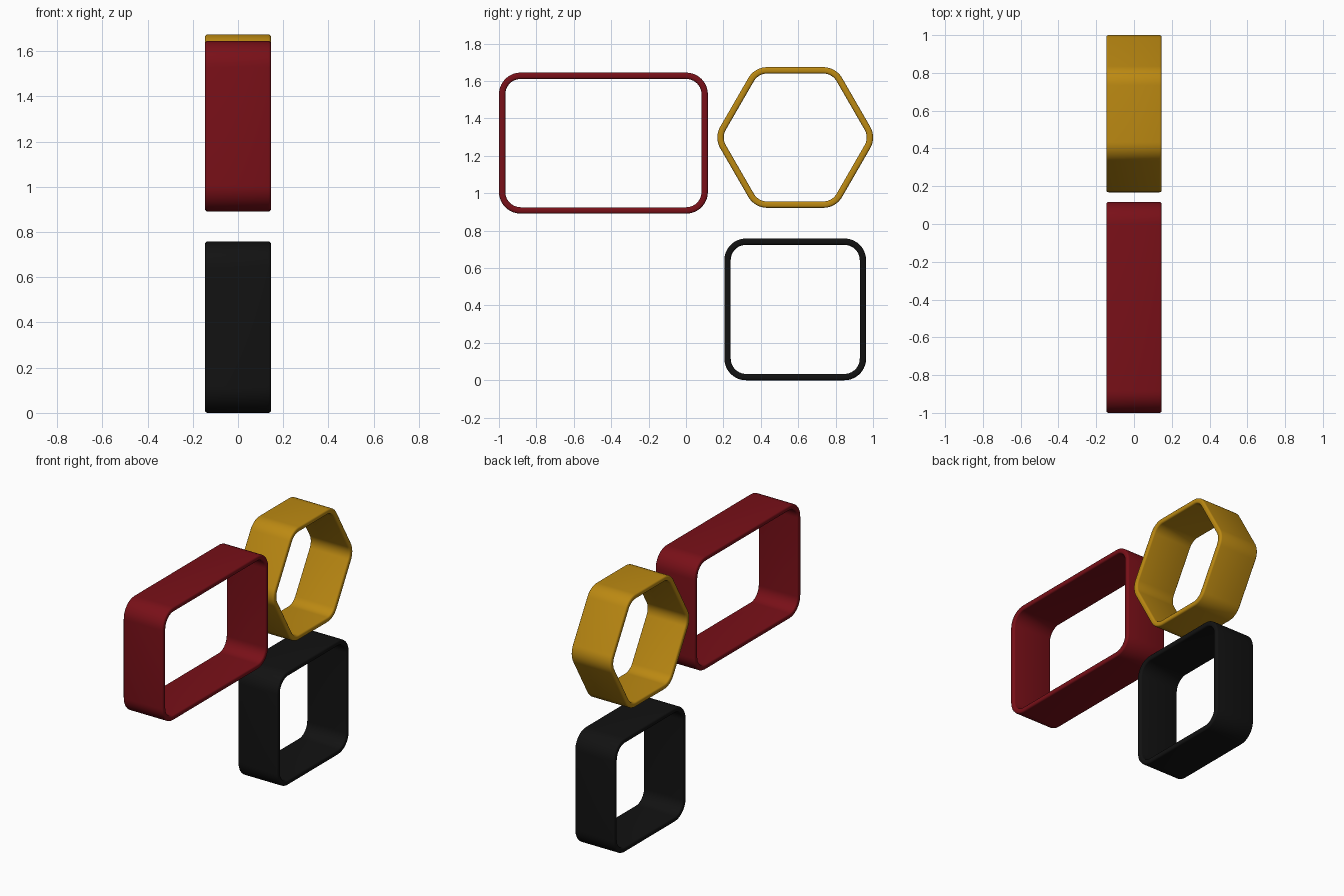
import bpy, bmesh
from math import pi, cos, sin, radians
from mathutils import Vector

if "Cube" in bpy.data.objects:
    bpy.data.objects.remove(bpy.data.objects["Cube"])

HALF_DEPTH, WALL, RADIUS, EDGE = 0.146, 0.034, 0.116, 0.011


def wall_section():
    # rounded rectangle: (x position, inward offset from the outer face)
    pts = []
    corners = [(HALF_DEPTH - EDGE, EDGE, 0), (HALF_DEPTH - EDGE, WALL - EDGE, 1),
               (-HALF_DEPTH + EDGE, WALL - EDGE, 2), (-HALF_DEPTH + EDGE, EDGE, 3)]
    for cx, co, k in corners:
        for i in range(4):
            a = -pi / 2 + k * pi / 2 + i / 3 * pi / 2
            pts.append((cx + EDGE * cos(a), co + EDGE * sin(a)))
    return pts


def frame_ring(name, centre, arc_centres, first_dir, colour, steps=10):
    # sweep the wall section around a polygon with rounded corners
    bm = bmesh.new()
    section = wall_section()
    turn = 2 * pi / len(arc_centres)
    loops = []
    for k, (ay, az) in enumerate(arc_centres):
        for i in range(steps + 1):
            a = first_dir + k * turn + (i / steps - 0.5) * turn
            loops.append([bm.verts.new((x, centre[0] + ay + (RADIUS - o) * cos(a),
                                        centre[1] + az + (RADIUS - o) * sin(a)))
                          for x, o in section])
    n = len(section)
    for i, ring in enumerate(loops):
        nxt = loops[(i + 1) % len(loops)]
        for j in range(n):
            bm.faces.new((ring[j], ring[(j + 1) % n], nxt[(j + 1) % n], nxt[j]))
    bmesh.ops.recalc_face_normals(bm, faces=bm.faces)
    mesh = bpy.data.meshes.new(name)
    bm.to_mesh(mesh)
    bm.free()
    mesh.shade_smooth()
    obj = bpy.data.objects.new(name, mesh)
    bpy.context.collection.objects.link(obj)
    mat = bpy.data.materials.new(name + "_paint")
    mat.diffuse_color = (*colour, 1)
    mat.use_nodes = True
    mat.node_tree.nodes["Principled BSDF"].inputs["Base Color"].default_value = mat.diffuse_color
    mesh.materials.append(mat)
    return obj


def box_corners(half_y, half_z):
    y, z = half_y - RADIUS, half_z - RADIUS
    return [(y, z), (-y, z), (-y, -z), (y, -z)]


# rectangular shelf
frame_ring("rectangle_shelf", (-0.4415, 1.268), box_corners(0.5585, 0.377),
           radians(45), (0.19, 0.005, 0.009))

# square shelf
frame_ring("square_shelf", (0.584, 0.379), box_corners(0.379, 0.379),
           radians(45), (0.006, 0.006, 0.006))

# hexagonal shelf, points to the sides
r = (0.376 - RADIUS) / cos(radians(30))
hexagon = [(r * cos(k * pi / 3), r * sin(k * pi / 3)) for k in range(6)]
frame_ring("hexagon_shelf", (0.584, 1.298), hexagon, 0, (0.5, 0.25, 0.006))
